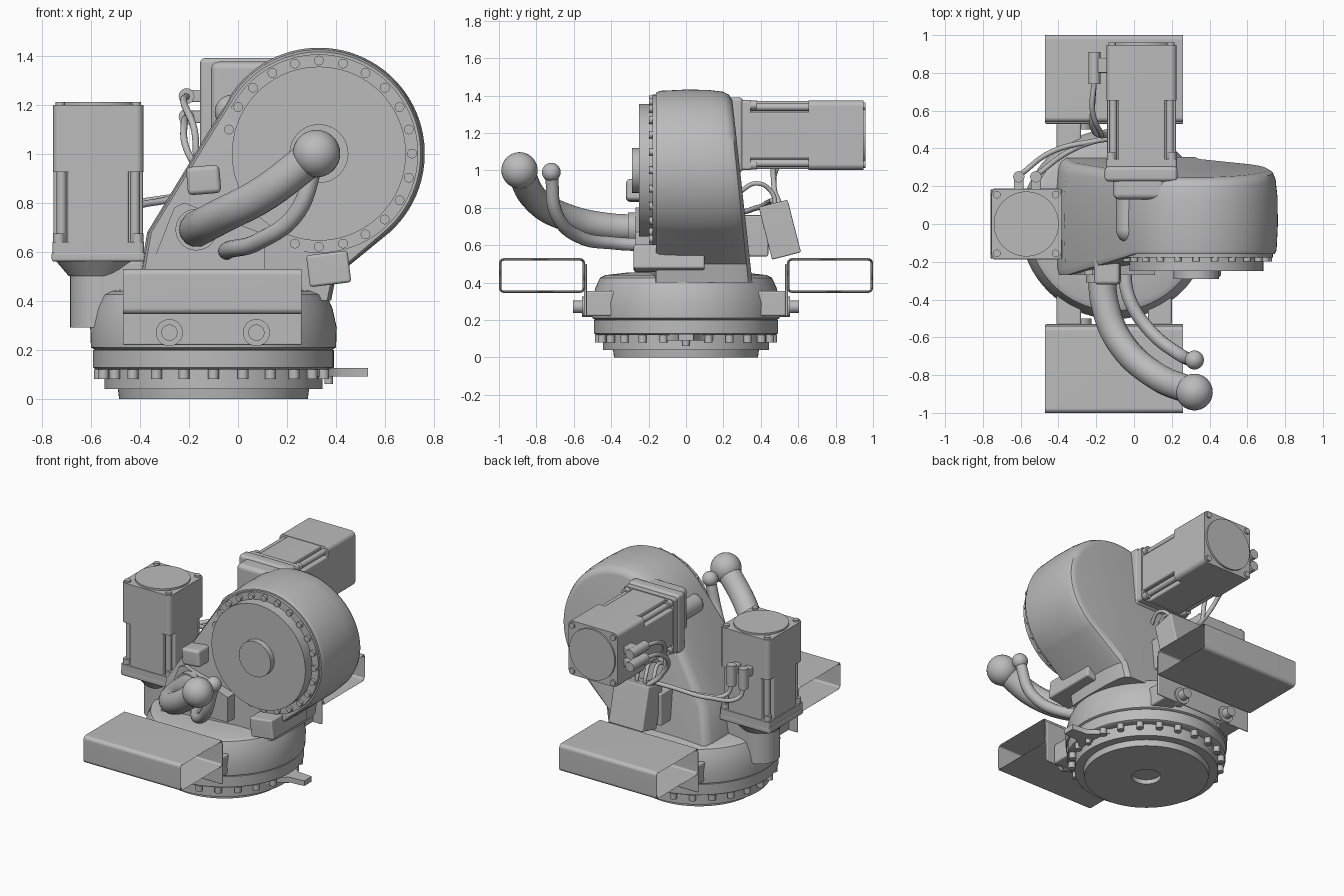
import bpy, bmesh, math
from mathutils import Matrix, Vector

cube = bpy.data.objects.get("Cube")
if cube:
    bpy.data.objects.remove(cube, do_unlink=True)

grey = bpy.data.materials.new("plain grey")
grey.use_nodes = True
grey.diffuse_color = (0.5, 0.5, 0.5, 1)
grey.node_tree.nodes["Principled BSDF"].inputs["Base Color"].default_value = (0.5, 0.5, 0.5, 1)
parts = []


def finish(name, bm, matrix=Matrix()):
    bmesh.ops.recalc_face_normals(bm, faces=bm.faces)
    mesh = bpy.data.meshes.new(name)
    bm.to_mesh(mesh)
    bm.free()
    mesh.transform(matrix)
    mesh.materials.append(grey)
    ob = bpy.data.objects.new(name, mesh)
    bpy.context.collection.objects.link(ob)
    parts.append(ob)
    return ob


def box(name, x, y, z, bevel=0.0, matrix=Matrix(), upright_only=False):
    """Box given by its (min, max) along each axis."""
    bm = bmesh.new()
    bmesh.ops.create_cube(bm, size=1)
    for v in bm.verts:
        for i, (lo, hi) in enumerate((x, y, z)):
            v.co[i] = lo if v.co[i] < 0 else hi
    if bevel:
        edges = [e for e in bm.edges
                 if not upright_only or abs(e.verts[0].co.z - e.verts[1].co.z) > 1e-4]
        bmesh.ops.bevel(bm, geom=edges, offset=bevel, segments=3, profile=0.5, affect='EDGES')
    return finish(name, bm, matrix)


def prism(name, outline, depth, matrix=Matrix()):
    """Outline in local x, y pushed up along local z."""
    bm = bmesh.new()
    face = bm.faces.new([bm.verts.new((x, y, 0)) for x, y in outline])
    new = bmesh.ops.extrude_face_region(bm, geom=[face])["geom"]
    bmesh.ops.translate(bm, vec=(0, 0, depth), verts=[g for g in new if isinstance(g, bmesh.types.BMVert)])
    return finish(name, bm, matrix)


def add_cylinder(bm, a, b, r, r2=None, sides=32):
    a, b = Vector(a), Vector(b)
    turn = (b - a).to_track_quat('Z', 'Y').to_matrix().to_4x4()
    bmesh.ops.create_cone(bm, cap_ends=True, segments=sides, radius1=r, radius2=r if r2 is None else r2,
                          depth=(b - a).length, matrix=Matrix.Translation((a + b) / 2) @ turn)


def cylinder(name, a, b, r, r2=None, sides=32, matrix=Matrix()):
    bm = bmesh.new()
    add_cylinder(bm, a, b, r, r2, sides)
    return finish(name, bm, matrix)


def bolt_ring(name, centre, axis, ring, r, depth, count):
    bm = bmesh.new()
    turn = Vector(axis).to_track_quat('Z', 'Y')
    for i in range(count):
        t = math.tau * i / count
        p = Vector(centre) + turn @ Vector((ring * math.cos(t), ring * math.sin(t), 0))
        add_cylinder(bm, p, p + Vector(axis) * depth, r, sides=12)
    finish(name, bm)


def lathe(name, centre, profile, sides=72):
    bm = bmesh.new()
    verts = [bm.verts.new((r, 0, z)) for r, z in profile]
    edges = [bm.edges.new(pair) for pair in zip(verts, verts[1:])]
    bmesh.ops.spin(bm, geom=verts + edges, cent=(0, 0, 0), axis=(0, 0, 1), angle=math.tau, steps=sides)
    bmesh.ops.remove_doubles(bm, verts=bm.verts, dist=0.0005)
    finish(name, bm, Matrix.Translation(centre))


def tube(name, points, r):
    curve = bpy.data.curves.new(name, 'CURVE')
    curve.dimensions = '3D'
    curve.bevel_depth = r
    curve.bevel_resolution = 5
    curve.use_fill_caps = True
    spline = curve.splines.new('BEZIER')
    spline.bezier_points.add(len(points) - 1)
    for p, co in zip(spline.bezier_points, points):
        p.co = co
        p.handle_left_type = p.handle_right_type = 'AUTO'
    ob = bpy.data.objects.new(name, curve)
    bpy.context.collection.objects.link(ob)
    curve.materials.append(grey)
    bpy.ops.object.select_all(action='DESELECT')
    ob.select_set(True)
    bpy.context.view_layer.objects.active = ob
    bpy.ops.object.convert(target='MESH')
    parts.append(bpy.context.object)


def ball(name, co, r):
    bm = bmesh.new()
    bmesh.ops.create_uvsphere(bm, u_segments=32, v_segments=18, radius=r)
    finish(name, bm, Matrix.Translation(co))


def motor(prefix, matrix, length):
    """Servo motor standing on its local z = 0, rods in its notched corners."""
    mid = length * 0.53
    box(prefix + "_flange", (-.187, .187), (-.187, .187), (-.01, .035), .015, matrix, True)
    box(prefix + "_body", (-.182, .182), (-.125, .125), (.03, mid), .01, matrix, True)
    box(prefix + "_body_cross", (-.125, .125), (-.182, .182), (.03, mid), .01, matrix, True)
    box(prefix + "_head", (-.185, .185), (-.185, .185), (mid, length - .012), .03, matrix, True)
    cylinder(prefix + "_cap", (0, 0, length - .02), (0, 0, length), .172, sides=48, matrix=matrix)
    bm = bmesh.new()
    for sx in (-1, 1):
        for sy in (-1, 1):
            add_cylinder(bm, (sx * .15, sy * .15, .02), (sx * .15, sy * .15, mid + .02), .02, sides=12)
            add_cylinder(bm, (sx * .16, sy * .16, .02), (sx * .16, sy * .16, .07), .024, sides=12)
            add_cylinder(bm, (sx * .155, sy * .155, length - .05), (sx * .155, sy * .155, length), .02, sides=12)
    finish(prefix + "_tie_rods", bm, matrix)


# Base and turning column
cx = -0.1
lathe("base", (cx, 0, 0), [(0, .03), (.09, .03), (.09, 0), (.385, 0), (.39, .04), (.445, .04), (.445, .12),
                           (.48, .12), (.492, .128), (.492, .2), (0, .2)])
lathe("column", (cx, 0, 0), [(0, .2), (.485, .2), (.5, .21), (.503, .29), (.485, .37), (.46, .425), (.43, .44),
                             (.3, .455), (0, .455)])
bolt_ring("base_bolts", (cx, 0, .12), (0, 0, -1), .465, .022, .04, 24)
half = [(.53, .04), (.42, .05), (.36, .1), (.28, .2)]
prism("stop_tongue", half + [(x, -y) for x, y in reversed(half)], .035, Matrix.Translation((0, 0, .09)))
bolt_ring("tongue_bolts", (.32, 0, .095), (0, 0, -1), .05, .018, .035, 4)

# Fork pockets with their lugs, front and back
for side, word in ((-1, "front"), (1, "rear")):
    bm = bmesh.new()
    bmesh.ops.create_cube(bm, size=1, matrix=Matrix.Translation((-.105, side * .77, .4375))
                          @ Matrix.Diagonal((.73, .46, .185, 1)))
    ends = [f for f in bm.faces if abs(f.normal.x) > .9]
    bmesh.ops.delete(bm, geom=ends, context='FACES_ONLY')
    along = [e for e in bm.edges if abs(e.verts[0].co.x - e.verts[1].co.x) > .1]
    bmesh.ops.bevel(bm, geom=along, offset=.025, segments=4, profile=.5, affect='EDGES')
    pocket = finish(word + "_fork_pocket", bm)
    wall = pocket.modifiers.new("wall", 'SOLIDIFY')
    wall.thickness = .013
    wall.offset = -1
    box(word + "_pocket_plate", (-.47, .26), sorted((side * .53, side * .545)), (.22, .5), .006)
    for x, lug_x in ((-.28, (-.41, -.28)), (.075, (.075, .2))):
        box(word + "_lug", lug_x, sorted((side * .36, side * .535)), (.22, .355), .012)
        cylinder(word + "_lug_washer", (x, side * .5, .27), (x, side * .555, .27), .055)
        cylinder(word + "_lug_bolt", (x, side * .54, .27), (x, side * .605, .27), .033, sides=24)

# Shoulder casting: lofted drum outline blending into a wide foot
hub_x, hub_z = .33, 1.0
sections = [(-.16, .415), (-.14, .425), (0, .432), (.12, .43), (.2, .42), (.23, .405), (.245, .375)]
bm = bmesh.new()
loops = []
for y, r in sections:
    outline = []
    for i in range(49):
        t = math.radians(-48 + 199 * i / 48)
        outline.append((hub_x + r * math.cos(t), hub_z + r * math.sin(t)))
    d = .432 - r
    outline += [(-.37 + d, .68), (-.42 + d, .4), (.38 - d, .4), (.4 - d, .5)]
    loop = []
    for x, z in outline:
        back = max(0, y) / .245
        front = max(0, -y) / .16
        flare = .11 * min(1, max(0, -x / .35))
        loop.append(bm.verts.new((x, y + back * .11 * (1.4 - z) - front * flare, z)))
    loops.append(loop)
for a, b in zip(loops, loops[1:]):
    for i in range(len(a)):
        j = (i + 1) % len(a)
        bm.faces.new((a[i], a[j], b[j], b[i]))
for loop, y in ((loops[0], -.16), (loops[-1], .245 + .11 * .4)):
    centre = bm.verts.new((hub_x, y, hub_z))
    for i in range(len(loop)):
        bm.faces.new((loop[i], loop[(i + 1) % len(loop)], centre))
finish("shoulder_casting", bm)
cylinder("pinion_housing", (-.025, -.03, 1.17), (-.025, .26, 1.17), .07)
ball("pinion_housing_end", (-.025, -.03, 1.17), .07)

# Drum output face
for name, y0, y1, r in (("drum_ring", -.14, -.178, .405), ("drum_plate", -.17, -.25, .355),
                        ("drum_hub", -.24, -.29, .12)):
    cylinder(name, (hub_x, y0, hub_z), (hub_x, y1, hub_z), r, sides=72)
bolt_ring("drum_bolts", (hub_x, -.17, hub_z), (0, -1, 0), .38, .02, .028, 24)

# Motors and their mounts
box("shoulder_motor_mount", (-.155, .23), (.225, .305), (.99, 1.39), .02)
box("shoulder_gear_block", (-.11, .17), (.13, .29), (1.03, 1.375), .03)
motor("shoulder_motor", Matrix.Translation((.04, .31, 1.188)) @ Matrix.Rotation(-math.pi / 2, 4, 'X'), .65)
motor("column_motor", Matrix.Translation((-.57, 0, .605)), .605)
box("column_motor_mount", (-.76, -.38), (-.185, .185), (.56, .6), .01)
cylinder("column_gear_collar", (-.565, 0, .5), (-.565, 0, .565), .125, .18)
cylinder("column_gear_housing", (-.56, 0, .29), (-.56, 0, .52), .125)
box("column_gear_web", (-.56, -.3), (-.125, .125), (.32, .57), .02)

# Stop bumper, sensor box and hose port on the front
tilt = Matrix.Translation((.37, -.1, .53)) @ Matrix.Rotation(-.12, 4, 'Y')
box("stop_bumper", (-.085, .085), (-.18, .2), (-.065, .065), .012, tilt)
turn = Matrix.Translation((-.14, -.25, .89)) @ Matrix.Rotation(-.08, 4, 'Y')
box("sensor_box", (-.068, .068), (-.07, .08), (-.055, .06), .02, turn)
prism("hose_port_plate", [(-.37, .5), (-.26, .78), (-.22, .8), (.11, .67), (.11, .5)], .1,
      Matrix.Translation((0, -.17, 0)) @ Matrix.Rotation(math.pi / 2, 4, 'X'))
cylinder("hose_collar", (-.17, -.2, .69), (-.17, -.31, .69), .085)

# Hoses ending in ball joints
tube("main_hose", [(-.17, -.22, .69), (-.155, -.42, .7), (-.07, -.63, .745), (.11, -.8, .84), (.32, -.89, 1)], .074)
ball("main_hose_ball", (.32, -.89, 1), .097)
tube("small_hose", [(-.05, -.2, .6), (-.03, -.38, .61), (.08, -.56, .64), (.24, -.69, .76), (.32, -.72, .98)], .035)
ball("small_hose_ball", (.32, -.72, .99), .05)

# Junction box, connectors and cables at the back
slant = Matrix.Translation((.03, .51, .69)) @ Matrix.Rotation(.25, 4, 'X')
box("junction_box", (-.13, .13), (-.09, .07), (-.15, .14), .008, slant)
box("junction_bracket", (-.12, .12), (.25, .44), (.54, .76), .01)
for z in (1.15, 1.235):
    cylinder("shoulder_connector", (-.21, .74, z), (-.21, .91, z), .032, sides=20)
    box("connector_foot", (-.21, -.12), (.8, .88), (z - .025, z + .025), .006)
for x in (-.61, -.52):
    cylinder("column_connector", (x, .25, .86), (x, .25, 1.0), .03, sides=20)
    box("connector_foot", (x - .025, x + .025), (.17, .25), (.93, .99), .006)
    tube("link_cable", [(x, .25, .88), (x + .02, .27, .8), (x + .17, .38, .8), (-.2, .44, .83), (-.05, .46, .84)], .014)
for i, z in enumerate((1.15, 1.235)):
    tube("shoulder_cable", [(-.21, .76, z), (-.22, .6, z - .03), (-.21 + .03 * i, .49, z - .13),
                            (-.15, .47, .92), (-.05, .5, .82)], .014)
for i in range(4):
    x = -.08 + .06 * i
    tube("box_cable", [(x, .28, .88), (x + .02, .38, .93), (x, .46, .88), (x, .48, .78)], .012)

# Smooth shading with crisp edges and flat faces kept flat
bpy.ops.object.select_all(action='DESELECT')
for ob in parts:
    ob.select_set(True)
bpy.context.view_layer.objects.active = parts[0]
bpy.ops.object.shade_smooth_by_angle(angle=math.radians(35))
for ob in parts:
    ob.modifiers.new("flat faces", 'WEIGHTED_NORMAL').keep_sharp = True
